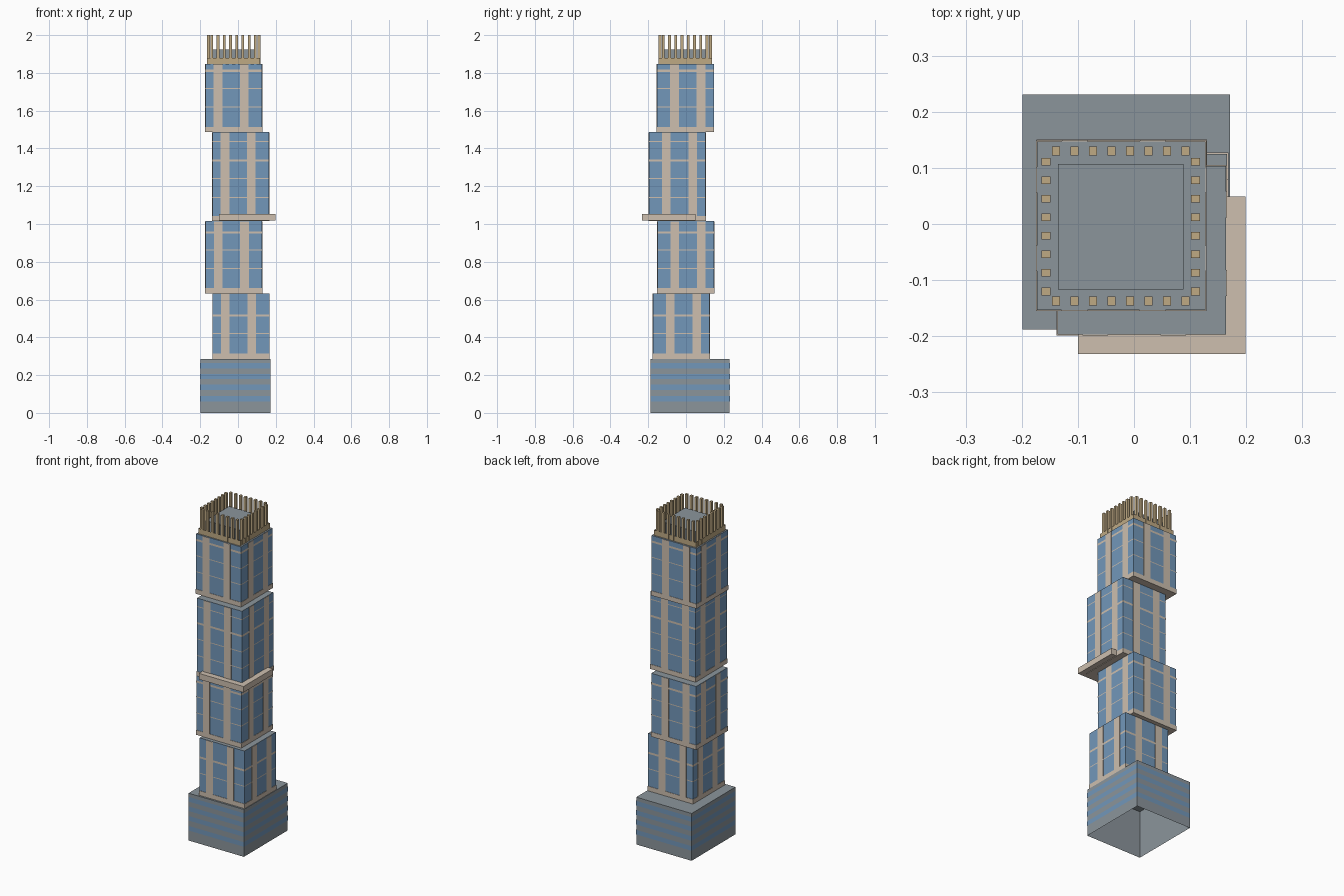
import bpy
import bmesh

cube = bpy.data.objects.get("Cube")
if cube:
    bpy.data.objects.remove(cube, do_unlink=True)


def material(name, rgb):
    m = bpy.data.materials.new(name)
    m.use_nodes = True
    color = (*rgb, 1)
    m.diffuse_color = color
    bsdf = next(n for n in m.node_tree.nodes if n.type == 'BSDF_PRINCIPLED')
    bsdf.inputs["Base Color"].default_value = color
    return m


GLASS = material("blue_glass", (0.17, 0.31, 0.49))
STONE = material("pale_stone", (0.61, 0.52, 0.43))
ROOF = material("grey_concrete", (0.26, 0.30, 0.33))
GOLD = material("tan_metal", (0.52, 0.40, 0.23))


def add_box(bm, x0, x1, y0, y1, z0, z1, caps=True):
    """Box, or an open tube when caps is False."""
    ring = [(x0, y0), (x1, y0), (x1, y1), (x0, y1)]
    low = [bm.verts.new((x, y, z0)) for x, y in ring]
    top = [bm.verts.new((x, y, z1)) for x, y in ring]
    for i in range(4):
        j = (i + 1) % 4
        bm.faces.new((low[i], low[j], top[j], top[i]))
    if caps:
        bm.faces.new(low[::-1])
        bm.faces.new(top)


def finish(bm, name, *mats):
    mesh = bpy.data.meshes.new(name)
    bm.normal_update()
    # upward faces take the second material when there is one
    if len(mats) > 1:
        for f in bm.faces:
            f.material_index = int(f.normal.z > 0.5)
    bm.to_mesh(mesh)
    bm.free()
    for m in mats:
        mesh.materials.append(m)
    ob = bpy.data.objects.new(name, mesh)
    bpy.context.collection.objects.link(ob)
    return ob


def boxes(name, dims, *mats, caps=True):
    bm = bmesh.new()
    for d in dims:
        add_box(bm, *d, caps=caps)
    return finish(bm, name, *mats)


def square(cx, cy, h, z0, z1):
    return (cx - h, cx + h, cy - h, cy + h, z0, z1)


# Podium: hollow box with an open underside, wrapped by window bands
bm = bmesh.new()
add_box(bm, -0.199, 0.171, -0.188, 0.231, 0, 0.286)
bm.normal_update()
bmesh.ops.delete(bm, geom=[f for f in bm.faces if f.normal.z < -0.5], context='FACES_ONLY')
finish(bm, "podium", ROOF)
boxes("podium_window_bands",
      [(-0.2, 0.172, -0.189, 0.232, z - 0.014, z + 0.014) for z in (0.075, 0.135, 0.193, 0.25)],
      GLASS, caps=False)

# Tower blocks: centre, bottom, top, thick string course, thin string courses
HALF = 0.152
blocks = [
    ("first", 0.016, -0.025, 0.286, 0.633, 0.516, (0.42,)),
    ("second", -0.022, -0.001, 0.633, 1.015, 0.955, (0.765, 0.863)),
    ("third", 0.014, -0.047, 1.015, 1.486, 1.336, (1.14, 1.24, 1.436)),
    ("fourth", -0.023, -0.003, 1.486, 1.848, 1.812, (1.62, 1.717)),
]
for name, cx, cy, z0, z1, thick, thin in blocks:
    slab_top = z0 + 0.028
    boxes(name + "_floor_slab", [square(cx, cy, HALF, z0, slab_top)], STONE)
    boxes(name + "_glass_block", [square(cx, cy, HALF - 0.002, slab_top, z1)], GLASS, ROOF)
    # Piers run straight through from face to face
    w = 0.023
    piers = [(cx + d - w, cx + d + w, cy - HALF, cy + HALF, slab_top, z1 - 0.002)
             for d in (-0.083, 0.056)]
    piers += [(cx - HALF, cx + HALF, cy + d - w, cy + d + w, slab_top, z1 - 0.002)
              for d in (-0.058, 0.082)]
    boxes(name + "_piers", piers, STONE)
    courses = [square(cx, cy, HALF - 0.001, thick - 0.006, thick + 0.006)]
    courses += [square(cx, cy, HALF - 0.001, z - 0.0025, z + 0.0025) for z in thin]
    boxes(name + "_string_courses", courses, STONE, caps=False)

# Projecting terrace
boxes("terrace", [(-0.1, 0.199, -0.232, 0.049, 1.018, 1.054)], STONE)

# Crown: plant room, low parapet and a ring of posts
X0, X1, Y0, Y1 = -0.157, 0.11, -0.1375, 0.13
boxes("plant_room", [(-0.135, 0.088, -0.117, 0.107, 1.848, 1.925)], ROOF)
boxes("crown_parapet", [(X0 - 0.007, X1 + 0.007, Y0 - 0.007, Y1 + 0.007, 1.848, 1.88)],
      GOLD, caps=False)
posts = []
for i in range(8):
    px = -0.139 + 0.033 * i
    py = -0.12 + 0.033 * i
    for y in (Y0, Y1):
        posts.append((px - 0.007, px + 0.007, y - 0.008, y + 0.008, 1.848, 2))
    for x in (X0, X1):
        posts.append((x - 0.008, x + 0.008, py - 0.007, py + 0.007, 1.848, 2))
boxes("crown_posts", posts, GOLD)
